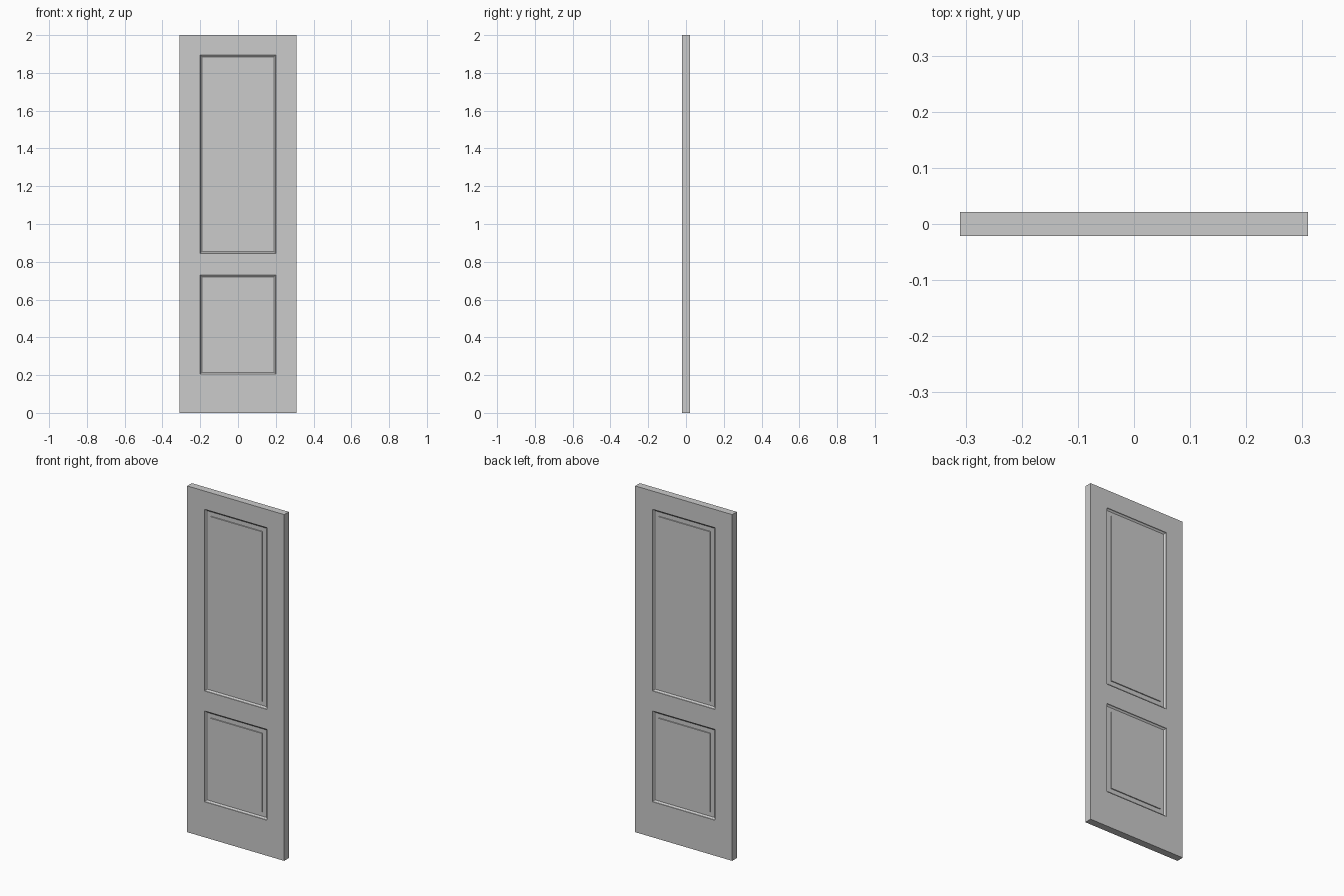
import bpy, bmesh

if "Cube" in bpy.data.objects:
    bpy.data.objects.remove(bpy.data.objects["Cube"])

W, T, H = 0.31, 0.021, 2.0
XS = [-W, -0.2, 0.2, W]
ZS = [0.0, 0.205, 0.73, 0.845, 1.895, H]

bm = bmesh.new()


def face_side(y):
    """Stile-and-rail face with two moulded panels, at depth y."""
    v = [[bm.verts.new((x, y, z)) for z in ZS] for x in XS]
    panels = []
    for i in range(len(XS) - 1):
        for j in range(len(ZS) - 1):
            quad = [v[i][j], v[i + 1][j], v[i + 1][j + 1], v[i][j + 1]]
            f = bm.faces.new(quad if y < 0 else quad[::-1])
            f.normal_update()
            if i == 1 and j in (1, 3):
                panels.append(f)
    # sloped moulding, flat recess, raised centre field
    for width, depth in ((0.001, -0.003), (0.013, -0.007), (0.035, 0.0), (0.001, 0.005)):
        bmesh.ops.inset_individual(bm, faces=panels, thickness=width, depth=depth)
    # outer border loop used to join both sides
    last_i, last_j = len(XS) - 1, len(ZS) - 1
    return ([v[i][0] for i in range(last_i)] + [v[last_i][j] for j in range(last_j)]
            + [v[i][last_j] for i in range(last_i, 0, -1)]
            + [v[0][j] for j in range(last_j, 0, -1)])


front, back = face_side(-T), face_side(T)

# door edges
n = len(front)
for k in range(n):
    m = (k + 1) % n
    bm.faces.new((front[m], front[k], back[k], back[m]))
bmesh.ops.recalc_face_normals(bm, faces=bm.faces)

mesh = bpy.data.meshes.new("door_leaf")
bm.to_mesh(mesh)
bm.free()
door = bpy.data.objects.new("door_leaf", mesh)
bpy.context.collection.objects.link(door)
